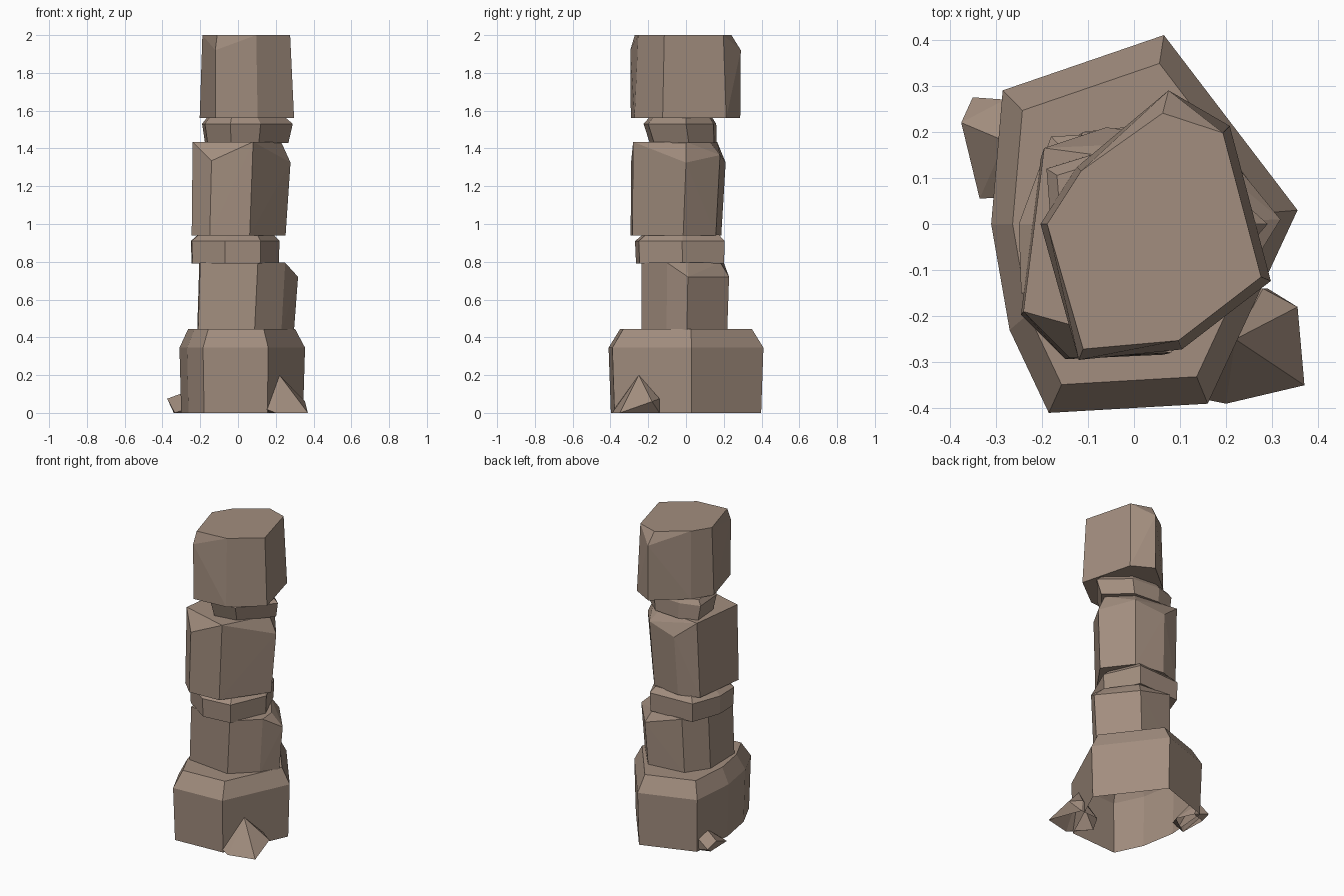
import bpy
import bmesh

if "Cube" in bpy.data.objects:
    bpy.data.objects.remove(bpy.data.objects["Cube"], do_unlink=True)

# One dusty brown rock colour for every stone
rock = bpy.data.materials.new("dusty_brown_rock")
rock.use_nodes = True
colour = (0.36, 0.268, 0.21, 1)
rock.diffuse_color = colour
shader = next(n for n in rock.node_tree.nodes if n.type == "BSDF_PRINCIPLED")
shader.inputs["Base Color"].default_value = colour
shader.inputs["Roughness"].default_value = 0.9


def hull(name, points, open_bottom=False):
    """Flat-faced convex stone around the given points."""
    bm = bmesh.new()
    for point in sorted(set(points)):
        bm.verts.new(point)
    result = bmesh.ops.convex_hull(bm, input=bm.verts)
    unused = {g for g in result["geom_interior"] if isinstance(g, bmesh.types.BMVert)}
    bmesh.ops.delete(bm, geom=list(unused), context="VERTS")
    bmesh.ops.recalc_face_normals(bm, faces=bm.faces)
    if open_bottom:
        floor = [f for f in bm.faces if all(v.co.z < 0.001 for v in f.verts)]
        bmesh.ops.delete(bm, geom=floor, context="FACES")
    mesh = bpy.data.meshes.new(name)
    bm.to_mesh(mesh)
    bm.free()
    mesh.materials.append(rock)
    obj = bpy.data.objects.new(name, mesh)
    bpy.context.collection.objects.link(obj)
    return obj


def stone(name, bottom, top, corners, foot=1.0, lean=(0, 0), drop=0.0, inset=0.0,
          open_bottom=False):
    """Prism on an outline; a corner may add its own chamfer drop and inset."""
    points = []
    for corner in corners:
        x, y = corner[:2]
        own_drop, own_inset = corner[2:] if len(corner) == 4 else (drop, inset)
        keep = 1 - own_inset
        points.append((x * foot + lean[0], y * foot + lean[1], bottom))
        if own_drop < top - bottom:
            points.append((x, y, top - own_drop))
        points.append((x * keep, y * keep, top))
    return hull(name, points, open_bottom)


# Wide footing stone with a chamfered shoulder
stone("base_stone", 0, 0.445,
      [(-0.285, 0.29), (0.065, 0.41), (0.355, 0.03), (0.16, -0.39),
       (-0.185, -0.41), (-0.27, -0.23), (-0.31, 0)],
      foot=0.97, drop=0.1, inset=0.15, open_bottom=True)

# Lower block, cut at the side and back corners
stone("lower_block", 0.44, 0.795,
      [(-0.2, -0.2), (0.105, -0.235), (0.25, -0.1), (0.318, 0.01, 0.075, 0.25),
       (0.14, 0.228, 0.075, 0.2), (-0.11, 0.2), (-0.205, 0.06)],
      foot=0.98, lean=(-0.015, -0.005), inset=0.02)

# Thin slab between the lower and upper blocks
stone("lower_slab", 0.79, 0.945,
      [(-0.245, -0.15), (-0.07, -0.27), (0.12, -0.25), (0.22, -0.02),
       (0.12, 0.205), (-0.18, 0.19), (-0.25, 0)],
      foot=0.98, drop=0.035, inset=0.16)

# Upper block, with three deeply cut corners
stone("upper_block", 0.94, 1.435,
      [(-0.24, -0.19), (-0.14, -0.29, 0.1, 0.25), (0.08, -0.28),
       (0.278, 0, 0.11, 0.18), (0.14, 0.18, 0.07, 0.3),
       (-0.06, 0.21, 0.11, 0.45), (-0.195, 0.165)],
      foot=0.96, lean=(-0.015, -0.015), inset=0.01)

# Thin slab under the top block
stone("upper_slab", 1.43, 1.56,
      [(-0.175, -0.07), (-0.04, -0.225), (0.12, -0.2), (0.29, 0),
       (0.13, 0.145), (-0.06, 0.16), (-0.19, 0.12)],
      foot=0.92, lean=(0, 0.015), drop=0.03, inset=0.12)

# Top block, narrowing slightly upward
stone("top_block", 1.56, 2.0,
      [(-0.205, 0), (-0.12, -0.295, 0.08, 0.08), (0.105, -0.275),
       (0.3, -0.125), (0.21, 0.215), (0.075, 0.29, 0.08, 0.17), (-0.125, 0.125)],
      foot=0.99, drop=0.44, inset=0.08)

# Fallen shards, half buried in the foot of the base
hull("front_shard",
     [(0.22, -0.25, 0.2), (0.37, -0.35, 0), (0.2, -0.39, 0), (0.15, -0.38, 0.02),
      (0.355, -0.18, 0.06), (0.28, -0.14, 0.075), (0.29, -0.14, 0),
      (0.16, -0.15, 0), (0.09, -0.27, 0)],
     open_bottom=True)
hull("back_shard",
     [(-0.375, 0.22, 0.075), (-0.35, 0.275, 0.03), (-0.28, 0.27, 0.08),
      (-0.28, 0.18, 0.11), (-0.335, 0.055, 0), (-0.25, 0.06, 0.03),
      (-0.34, 0.23, 0), (-0.25, 0.26, 0), (-0.2, 0.15, 0)],
     open_bottom=True)
